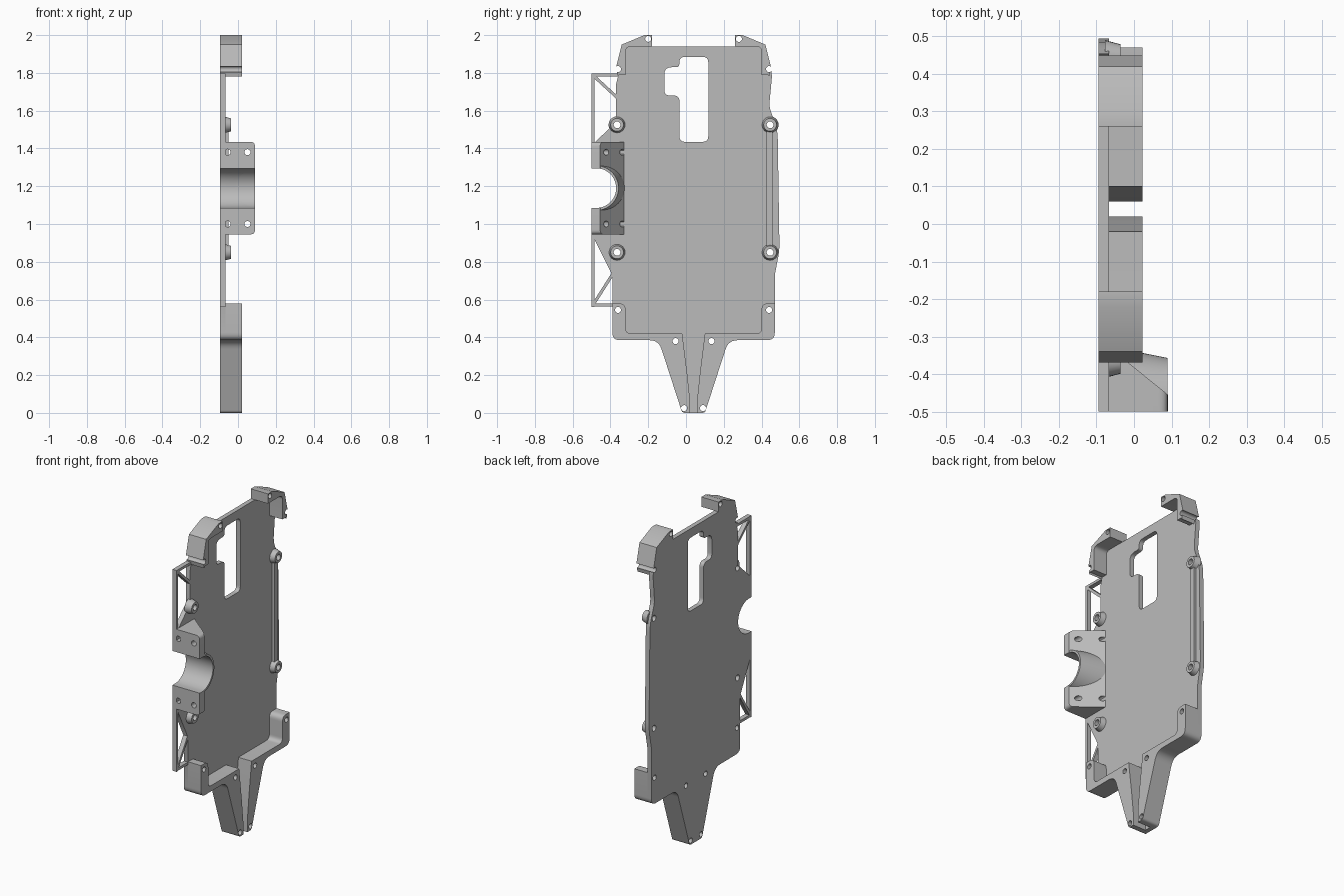
import bpy, bmesh, math
from mathutils import Vector, Matrix

cube = bpy.data.objects.get("Cube")
if cube:
    bpy.data.objects.remove(cube, do_unlink=True)

grey = bpy.data.materials.new("plain_grey")
grey.use_nodes = True
grey.diffuse_color = (0.5, 0.5, 0.5, 1)
grey.node_tree.nodes["Principled BSDF"].inputs["Base Color"].default_value = (0.5, 0.5, 0.5, 1)

BACK, FLOOR, RIM, TOP = -0.095, -0.067, 0.022, 0.09
MID = 0.04          # the rim and tail are symmetric about y = MID
BORE = (-0.475, 1.19)


def finish(name, bm):
    bmesh.ops.recalc_face_normals(bm, faces=bm.faces)
    me = bpy.data.meshes.new(name)
    bm.to_mesh(me)
    bm.free()
    me.materials.append(grey)
    ob = bpy.data.objects.new(name, me)
    bpy.context.collection.objects.link(ob)
    return ob


def rounded(pts):
    """Points are (a, b) or (a, b, r), where r rounds the corner."""
    out = []
    for i, p in enumerate(pts):
        c = Vector(p[:2])
        if len(p) == 2:
            out.append(c)
            continue
        a = c + (Vector(pts[i - 1][:2]) - c).normalized() * p[2]
        b = c + (Vector(pts[(i + 1) % len(pts)][:2]) - c).normalized() * p[2]
        for k in range(7):
            t = k / 6
            out.append(a * (1 - t) ** 2 + c * 2 * t * (1 - t) + b * t * t)
    return out


def prism(name, pts, lo, hi, axis="x"):
    place = {"x": lambda p, h: (h, p.x, p.y),
             "y": lambda p, h: (p.x, h, p.y),
             "z": lambda p, h: (p.x, p.y, h)}[axis]
    bm = bmesh.new()
    face = bm.faces.new([bm.verts.new(place(p, lo)) for p in rounded(pts)])
    ext = bmesh.ops.extrude_face_region(bm, geom=[face])
    move = Vector(place(Vector((0, 0)), hi - lo))
    bmesh.ops.translate(bm, vec=move, verts=[v for v in ext["geom"] if isinstance(v, bmesh.types.BMVert)])
    return finish(name, bm)


def cones(name, spots, r1, r2, lo, hi, axis="x", seg=24):
    """Cylinders or cones from lo to hi along the axis, one at each spot."""
    bm = bmesh.new()
    for a, b in spots:
        mid = (lo + hi) / 2
        if axis == "x":
            m = Matrix.Translation((mid, a, b)) @ Matrix.Rotation(math.pi / 2, 4, "Y")
        else:
            m = Matrix.Translation((a, mid, b)) @ Matrix.Rotation(-math.pi / 2, 4, "X")
        bmesh.ops.create_cone(bm, cap_ends=True, segments=seg, radius1=r1, radius2=r2,
                              depth=hi - lo, matrix=m)
    return finish(name, bm)


def cut(ob, *cutters):
    bpy.context.view_layer.objects.active = ob
    for c in cutters:
        mod = ob.modifiers.new("cut", "BOOLEAN")
        mod.operation, mod.solver, mod.object = "DIFFERENCE", "EXACT", c
        bpy.ops.object.modifier_apply(modifier=mod.name)


def flip(pts):
    return [(2 * MID - p[0], *p[1:]) for p in pts]


def bar(name, a, b, w=0.016):
    a, b = Vector(a), Vector(b)
    n = (b - a).normalized().orthogonal() * w / 2
    return prism(name, [a + n, b + n, b - n, a - n], BACK, FLOOR)


# Cutters
half_holes = [(-0.36, 1.82), (-0.2, 1.98), (-0.36, 0.545), (-0.055, 0.38), (-0.01, 0.025)]
boss_spots = [(y, z) for y in (-0.365, 0.445) for z in (0.85, 1.525)]
screw_holes = cones("screw_hole_cutter", half_holes + flip(half_holes), 0.016, 0.016, -0.2, 0.2)
boss_holes = cones("boss_hole_cutter", boss_spots, 0.018, 0.018, -0.2, 0.2)
bore = cones("bore_cutter", [BORE], 0.105, 0.105, -0.2, 0.2, seg=64)
bore_mouth = prism("bore_mouth_cutter", [(-0.6, 1.085), (-0.475, 1.085), (-0.475, 1.295), (-0.6, 1.295)], -0.2, 0.2)
window = prism("window_cutter", [
    (-0.035, 1.435, 0.03), (0.118, 1.435, 0.03), (0.118, 1.885, 0.03), (-0.035, 1.885, 0.03),
    (-0.035, 1.83, 0.02), (-0.115, 1.83, 0.04), (-0.115, 1.68, 0.03), (-0.035, 1.68, 0.03)], -0.2, 0.2)
front_trim = prism("front_trim_cutter", [(-0.8, 0.8), (-0.5, 0.8), (-0.5, 1.6), (-0.8, 1.6)], -0.3, 0.3)
slope = prism("slope_cutter", [(0.12, -0.479), (-0.08, -0.317), (0.12, -0.3)], 0.8, 1.6, "z")
bolt_holes = cones("bolt_hole_cutter", [(x, z) for x in (-0.055, 0.05) for z in (1.0, 1.38)],
                   0.016, 0.016, -0.6, -0.3, "y")
cutters = [screw_holes, boss_holes, bore, bore_mouth, window, front_trim, slope, bolt_holes]

# Back plate
tail_left = [(-0.39, 0.385, 0.04), (-0.145, 0.385, 0.05), (-0.02, 0, 0.015)]
top_left = [(-0.18, 1.94), (-0.18, 2.0), (-0.22, 2.0), (-0.34, 1.95), (-0.37, 1.83), (-0.36, 1.78)]
plate = prism("back_plate", tail_left + flip(tail_left)[::-1] + [
    (0.47, 0.73), (0.495, 0.86, 0.04), (0.485, 1.5, 0.05), (0.44, 1.62, 0.03), (0.455, 1.78)]
    + flip(top_left)[:-1][::-1] + top_left + [
    (-0.37, 1.74), (-0.37, 1.54), (-0.48, 1.435), (-0.5, 1.435), (-0.5, 0.945),
    (-0.49, 0.93), (-0.39, 0.73)], BACK, FLOOR)
cut(plate, screw_holes, boss_holes, window, bore, bore_mouth)

# Raised rim corners and tail legs, mirrored across the middle
lower = [(-0.39, 0.58), *tail_left, (0.02, 0), (0.02, 0.08), (0.005, 0.22), (-0.02, 0.42),
         (-0.32, 0.42, 0.03), (-0.32, 0.58, 0.035)]
upper = top_left + [(-0.355, 1.79), (-0.32, 1.79), (-0.32, 1.94, 0.03)]
parts = [plate]
for label, shape in (("lower_rim", lower), ("upper_bracket", upper)):
    for side, pts in (("front", shape), ("rear", flip(shape))):
        ob = prism(side + "_" + label, pts, FLOOR - 0.001, RIM)
        cut(ob, screw_holes)
        parts.append(ob)

# Round bosses and the long side rib
bosses = cones("screw_bosses", boss_spots, 0.045, 0.034, FLOOR - 0.01, -0.036)
cut(bosses, boss_holes)
rib = prism("side_rib", [(0.426, 0.88), (0.458, 0.88), (0.458, 1.495), (0.426, 1.495)], FLOOR - 0.001, -0.05)

# Clamp block with sloping back and half-round bore
block = prism("clamp_block", [(BACK, 0.945), (TOP, 0.945, 0.025), (TOP, 1.435, 0.025), (BACK, 1.435)],
              -0.5, -0.325, "y")
cut(block, slope, bore, bore_mouth, bolt_holes)
collar = cones("bore_collar", [BORE], 0.15, 0.118, FLOOR - 0.005, TOP - 0.001, seg=64)
cut(collar, front_trim, bore, bore_mouth)
parts += [bosses, rib, block, collar]

# Open truss frames beside the block
for name, a, b in (("lower_outer", (-0.492, 0.56), (-0.492, 0.95)),
                   ("lower_end", (-0.5, 0.57), (-0.38, 0.57)),
                   ("lower_diagonal", (-0.49, 0.575), (-0.385, 0.74)),
                   ("upper_outer", (-0.492, 1.43), (-0.492, 1.795)),
                   ("upper_end", (-0.5, 1.788), (-0.35, 1.788)),
                   ("upper_diagonal", (-0.49, 1.785), (-0.365, 1.67))):
    parts.append(bar(name + "_strut", a, b))

for c in cutters:
    bpy.data.objects.remove(c, do_unlink=True)

# Smooth the round walls, keep edges sharp
bpy.ops.object.select_all(action="DESELECT")
for ob in parts:
    ob.select_set(True)
bpy.context.view_layer.objects.active = plate
bpy.ops.object.shade_smooth_by_angle(angle=math.radians(30))
